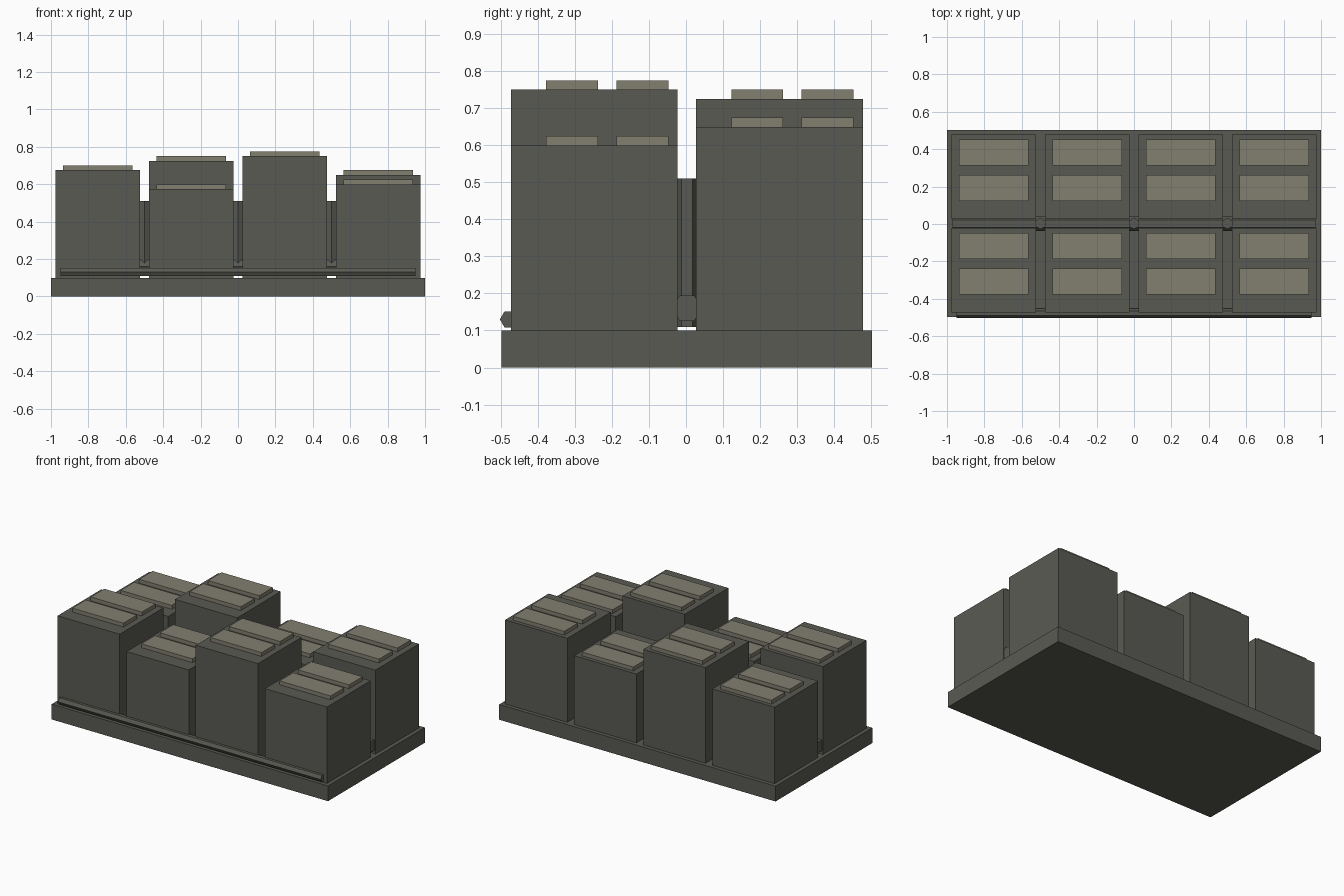
import bpy, math

if "Cube" in bpy.data.objects:
    bpy.data.objects.remove(bpy.data.objects["Cube"])

Y0 = 0.0025  # small shift so that the front pipe and base are centred together


def material(name, rgb):
    m = bpy.data.materials.new(name)
    m.diffuse_color = (*rgb, 1.0)
    m.use_nodes = True
    m.node_tree.nodes["Principled BSDF"].inputs["Base Color"].default_value = m.diffuse_color
    return m


HULL = material("dark_grey", (0.102, 0.102, 0.088))
PAD = material("warm_grey", (0.225, 0.214, 0.160))


def box(name, x, y, z, mat):
    """Box from (min, max) pairs."""
    bpy.ops.mesh.primitive_cube_add(
        size=1, location=(sum(x) / 2, sum(y) / 2 + Y0, sum(z) / 2))
    ob = bpy.context.object
    ob.name = name
    ob.scale = (x[1] - x[0], y[1] - y[0], z[1] - z[0])
    bpy.ops.object.transform_apply(location=False, rotation=False, scale=True)
    ob.data.materials.append(mat)
    return ob


def hex_rod(name, radius, length, loc, along_x=False):
    bpy.ops.mesh.primitive_cylinder_add(
        vertices=6, radius=radius, depth=length,
        location=(loc[0], loc[1] + Y0, loc[2]),
        rotation=(0, math.pi / 2 if along_x else 0, 0))
    ob = bpy.context.object
    ob.name = name
    ob.data.materials.append(HULL)
    return ob


# Base slab
box("base_slab", (-1, 1), (-0.5, 0.5), (0, 0.1), HULL)

# Two rows of four blocks, each with two roof plates
rows = {
    "front": (-0.25, (0.675, 0.575, 0.75, 0.60)),
    "back": (0.25, (0.60, 0.725, 0.55, 0.65)),
}
for row, (cy, tops) in rows.items():
    for i, top in enumerate(tops):
        cx = -0.75 + 0.5 * i
        box(f"{row}_block_{i + 1}", (cx - 0.225, cx + 0.225),
            (cy - 0.225, cy + 0.225), (0.1, top), HULL)
        for j, py in enumerate((cy - 0.06, cy + 0.13)):
            box(f"{row}_roof_plate_{i + 1}_{j + 1}", (cx - 0.185, cx + 0.185),
                (py - 0.07, py + 0.07), (top, top + 0.025), PAD)

# Pipes along the front edge and through the middle gap
hex_rod("front_pipe", 0.025, 1.9, (0, -0.48, 0.13), True)
hex_rod("middle_pipe", 0.04, 1.94, (0, 0, 0.16), True)

# Upright posts where the gaps cross
for i, x in enumerate((-0.5, 0, 0.5)):
    hex_rod(f"gap_post_{i + 1}", 0.03, 0.4, (x, 0, 0.31))
